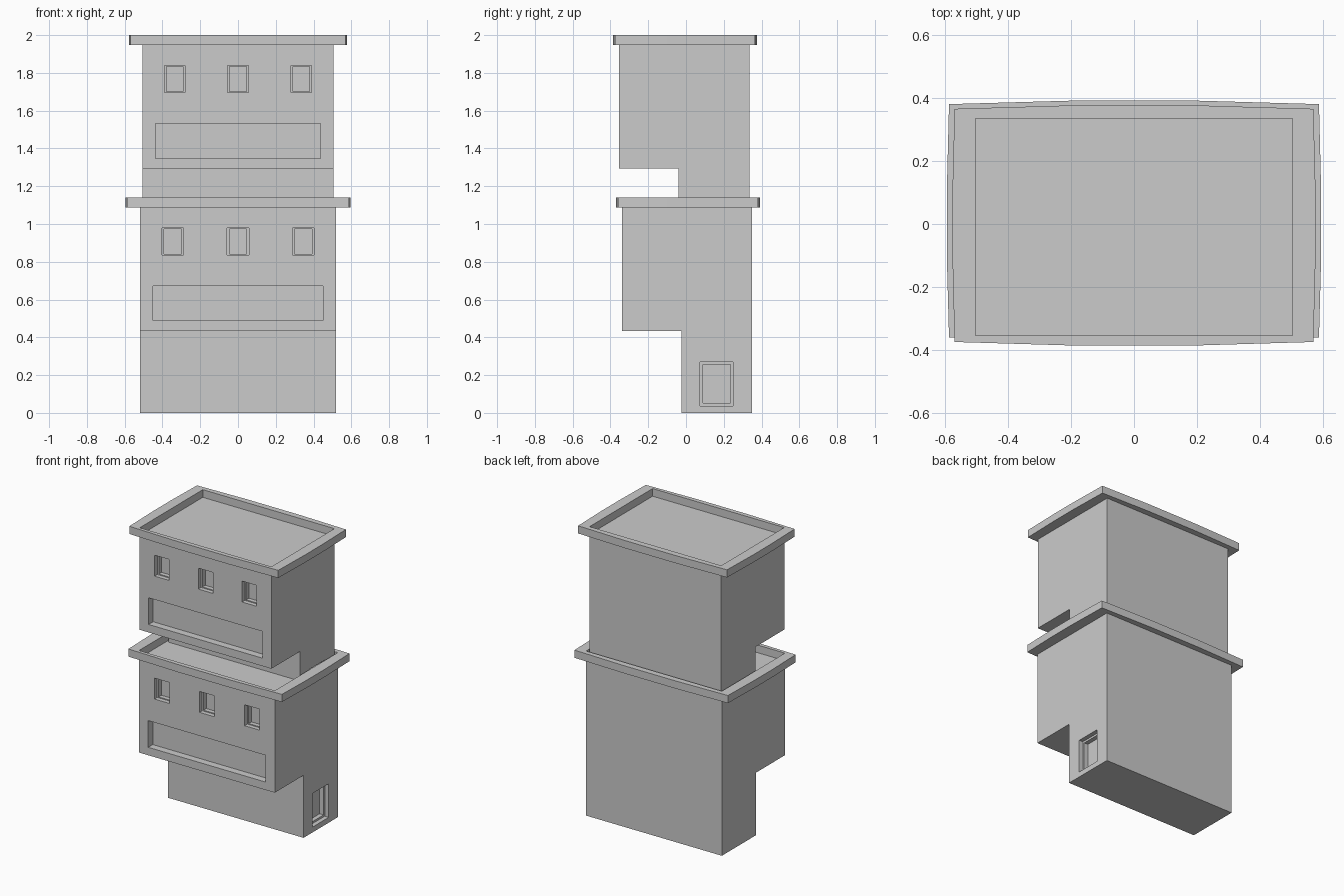
import bpy, bmesh

if "Cube" in bpy.data.objects:
    bpy.data.objects.remove(bpy.data.objects["Cube"])


def finish(name, bm):
    bmesh.ops.recalc_face_normals(bm, faces=bm.faces)
    mesh = bpy.data.meshes.new(name)
    bm.to_mesh(mesh)
    bm.free()
    ob = bpy.data.objects.new(name, mesh)
    bpy.context.collection.objects.link(ob)
    return ob


def boxes(name, bounds):
    bm = bmesh.new()
    for x0, x1, y0, y1, z0, z1 in bounds:
        for v in bmesh.ops.create_cube(bm, size=1)["verts"]:
            v.co = (x1 if v.co.x > 0 else x0, y1 if v.co.y > 0 else y0, z1 if v.co.z > 0 else z0)
    return finish(name, bm)


def cut(ob, cutter):
    cutter.hide_render = True
    mod = ob.modifiers.new("recess", 'BOOLEAN')
    mod.operation = 'DIFFERENCE'
    mod.solver = 'EXACT'
    mod.object = cutter
    bpy.context.view_layer.objects.active = ob
    bpy.ops.object.modifier_apply(modifier=mod.name)
    bpy.data.objects.remove(cutter)


def storey(name, sx, dy, dz):
    w, front, back, top = 0.52 * sx, -0.34 + dy, 0.35 + dy, 1.087 + dz

    # Walls: stepped side profile extruded across the width
    profile = [(-0.025 + dy, dz), (back, dz), (back, top), (front, top),
               (front, 0.433 + dz), (-0.025 + dy, 0.433 + dz)]
    bm = bmesh.new()
    face = bm.faces.new([bm.verts.new((-w, y, z)) for y, z in profile])
    ext = bmesh.ops.extrude_face_region(bm, geom=[face])["geom"]
    bmesh.ops.translate(bm, vec=(2 * w, 0, 0), verts=[g for g in ext if isinstance(g, bmesh.types.BMVert)])
    walls = finish(name + "_walls", bm)

    # Outer recesses: sign panel, three windows, side door; then inner panes
    for inset, depth in ((0, 0.03), (0.011, 0.06)):
        b = []
        for cx in (-0.345 * sx, 0, 0.345 * sx):
            h = 0.057 * sx - inset
            b.append((cx - h, cx + h, front - 0.1, front + depth,
                      0.835 + dz + inset * 0.6, 0.98 + dz - inset * 0.6))
        b.append((w - depth, w + 0.1, 0.075 + dy + inset * 1.3, 0.25 + dy - inset * 1.3,
                  0.037 + dz + inset * 1.3, 0.27 + dz - inset * 1.3))
        if inset == 0:
            b.append((-0.45 * sx, 0.45 * sx, front - 0.1, front + 0.05, 0.488 + dz, 0.673 + dz))
        cut(walls, boxes("cutter", b))

    # Cornice: slightly bowed open ring around the roof deck
    a, m = 0.588 * sx, 0.595 * sx
    yf, yb = -0.371 + dy, 0.392 + dy
    outer = [(-a, yf + 0.011), (-0.2, yf), (0.2, yf), (a, yf + 0.011), (m, -0.1), (m, 0.1),
             (a, yb - 0.011), (0.2, yb), (-0.2, yb), (-a, yb - 0.011), (-m, 0.1), (-m, -0.1)]
    inner = [(-w, front), (-0.2, front), (0.2, front), (w, front), (w, -0.1), (w, 0.1),
             (w, back), (0.2, back), (-0.2, back), (-w, back), (-w, 0.1), (-w, -0.1)]
    bm = bmesh.new()
    loops = [[bm.verts.new((x, y, z)) for x, y in pts]
             for pts, z in ((outer, top), (outer, 1.14 + dz), (inner, 1.14 + dz), (inner, top))]
    n = len(outer)
    for k in range(4):
        p, q = loops[k], loops[(k + 1) % 4]
        for i in range(n):
            j = (i + 1) % n
            bm.faces.new((p[i], p[j], q[j], q[i]))
    finish(name + "_cornice", bm)


storey("lower_storey", 1.0, 0.0, 0.0)
storey("upper_storey", 0.97, -0.015, 0.86)
